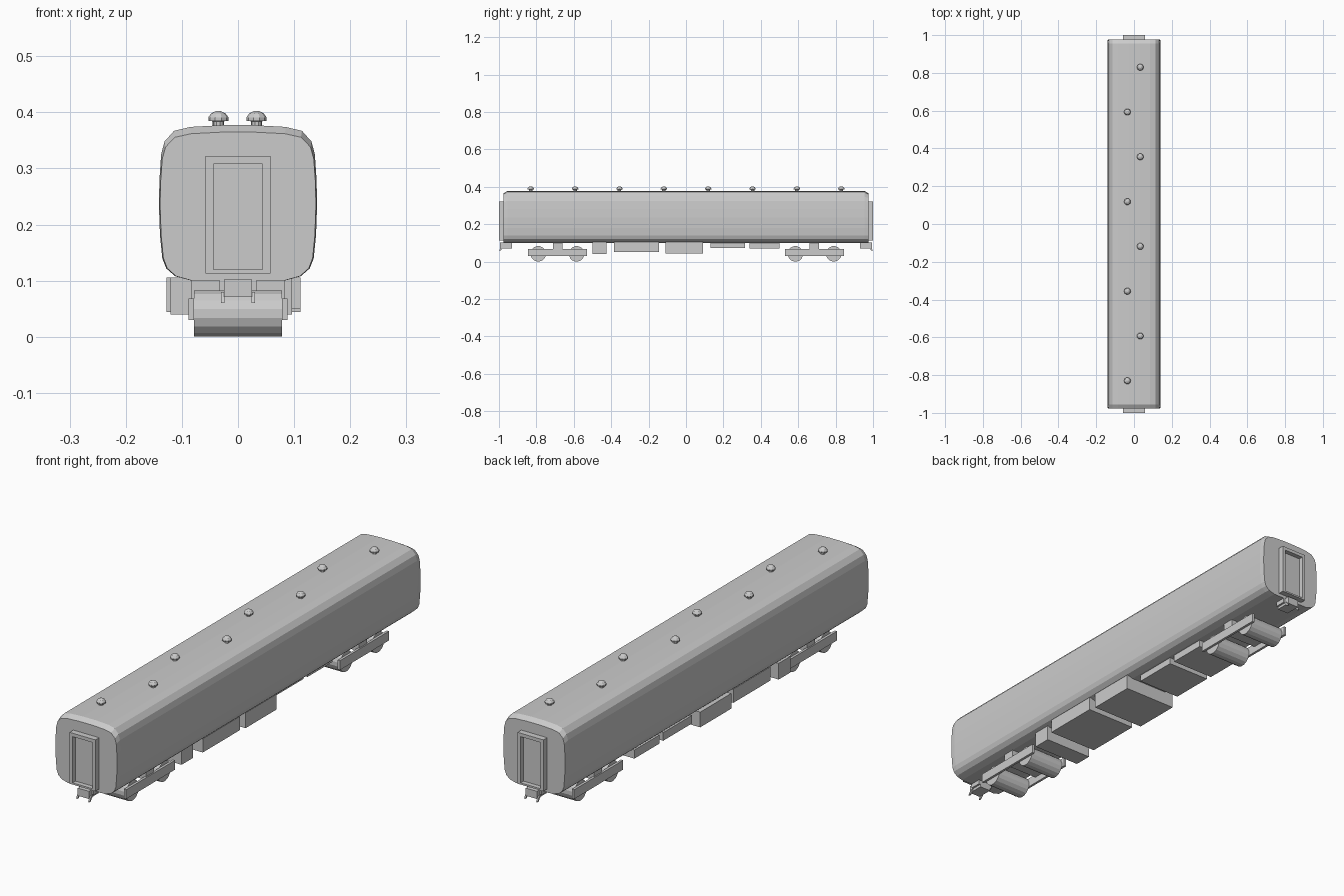
import bpy, bmesh, math

if "Cube" in bpy.data.objects:
    bpy.data.objects.remove(bpy.data.objects["Cube"])


def make(name, verts, faces):
    me = bpy.data.meshes.new(name)
    me.from_pydata(verts, [], faces)
    bm = bmesh.new()
    bm.from_mesh(me)
    bmesh.ops.recalc_face_normals(bm, faces=bm.faces)
    bm.to_mesh(me)
    bm.free()
    ob = bpy.data.objects.new(name, me)
    bpy.context.collection.objects.link(ob)
    return ob


def box(name, x0, x1, y0, y1, z0, z1):
    v = [(x, y, z) for x in (x0, x1) for y in (y0, y1) for z in (z0, z1)]
    f = [(0, 1, 3, 2), (4, 6, 7, 5), (0, 4, 5, 1), (2, 3, 7, 6), (0, 2, 6, 4), (1, 5, 7, 3)]
    return make(name, v, f)


def loft(name, rings):
    n = len(rings[0])
    verts = [p for r in rings for p in r]
    faces = [(k * n + i, k * n + (i + 1) % n, (k + 1) * n + (i + 1) % n, (k + 1) * n + i)
             for k in range(len(rings) - 1) for i in range(n)]
    faces += [tuple(range(n)), tuple(range((len(rings) - 1) * n, len(rings) * n))]
    return make(name, verts, faces)


# Carriage body: rounded section lofted along y, ends chamfered
half = [(0.03, 0.377), (0.085, 0.374), (0.114, 0.367), (0.131, 0.348), (0.137, 0.325),
        (0.140, 0.28), (0.141, 0.235), (0.139, 0.18), (0.135, 0.14), (0.128, 0.122),
        (0.112, 0.108), (0.083, 0.10)]
section = half + [(-x, z) for x, z in reversed(half)]


def ring(y, inset):
    return [(x * (0.985 if inset else 1), y,
             0.24 + (z - 0.24) * 0.91 if inset and z > 0.24 else z) for x, z in section]


loft("carriage_body", [ring(-0.976, True), ring(-0.955, False),
                       ring(0.955, False), ring(0.976, True)])

# Roof ventilators: lathed stem and domed cap, alternating sides
for i in range(8):
    y = -0.83 + i * 1.66 / 7
    x = 0.033 if i % 2 else -0.035
    lathe = [(0.010, 0.370), (0.010, 0.384), (0.018, 0.385), (0.018, 0.391),
             (0.013, 0.398), (0.005, 0.402)]
    loft("roof_vent", [[(x + r * math.cos(a * math.pi / 5), y + r * math.sin(a * math.pi / 5), z)
                        for a in range(10)] for r, z in lathe])

for s in (-1, 1):
    def span(a, b):
        return min(s * a, s * b), max(s * a, s * b)

    # Gangway door frame around a recessed door
    y0, y1 = span(0.97, 1.0)
    box("door_frame_left", -0.058, -0.044, y0, y1, 0.113, 0.322)
    box("door_frame_right", 0.044, 0.058, y0, y1, 0.113, 0.322)
    box("door_frame_top", -0.044, 0.044, y0, y1, 0.308, 0.322)
    box("door_frame_sill", -0.044, 0.044, y0, y1, 0.113, 0.120)
    box("end_door", -0.044, 0.044, *span(0.97, 0.981), 0.12, 0.308)

    # Coupler with two hanging hooks
    box("coupler", -0.025, 0.025, *span(0.93, 0.995), 0.071, 0.102)
    box("coupler_mount", -0.033, 0.033, *span(0.93, 0.975), 0.082, 0.102)
    for x in (-0.027, 0.027):
        h0, h1 = span(0.975, 0.985), span(0.99, 1.0)
        loft("coupler_hook", [[(x - .003, h0[0], .08), (x + .003, h0[0], .08),
                               (x + .003, h0[1], .08), (x - .003, h0[1], .08)],
                              [(x - .003, h1[0], .06), (x + .003, h1[0], .06),
                               (x + .003, h1[1], .06), (x - .003, h1[1], .06)]])

    # Bogie: side frames, bolster and two wide wheel drums
    for x in (-0.083, 0.083):
        box("bogie_side_frame", x - 0.005, x + 0.005, *span(0.53, 0.845), 0.030, 0.068)
    box("bogie_bolster", -0.083, 0.083, *span(0.66, 0.71), 0.055, 0.105)
    for yc in (0.585, 0.79):
        pts = [(s * yc + 0.0415 * math.sin((a + .5) * math.pi / 8),
                0.0415 + 0.0415 * math.cos((a + .5) * math.pi / 8)) for a in range(16)]
        loft("wheel_drum", [[(x, y, z) for y, z in pts] for x in (-0.078, 0.078)])

# Underfloor equipment boxes: x0, x1, y0, y1, bottom z
for x0, x1, y0, y1, z0 in [(-0.12, 0.096, -0.50, -0.425, 0.04),
                           (-0.112, 0.111, -0.385, -0.145, 0.05),
                           (-0.127, 0.111, -0.11, 0.09, 0.044),
                           (-0.118, 0.075, 0.13, 0.315, 0.073),
                           (-0.118, 0.075, 0.34, 0.50, 0.071)]:
    box("underfloor_box", x0, x1, y0, y1, z0, 0.106)
